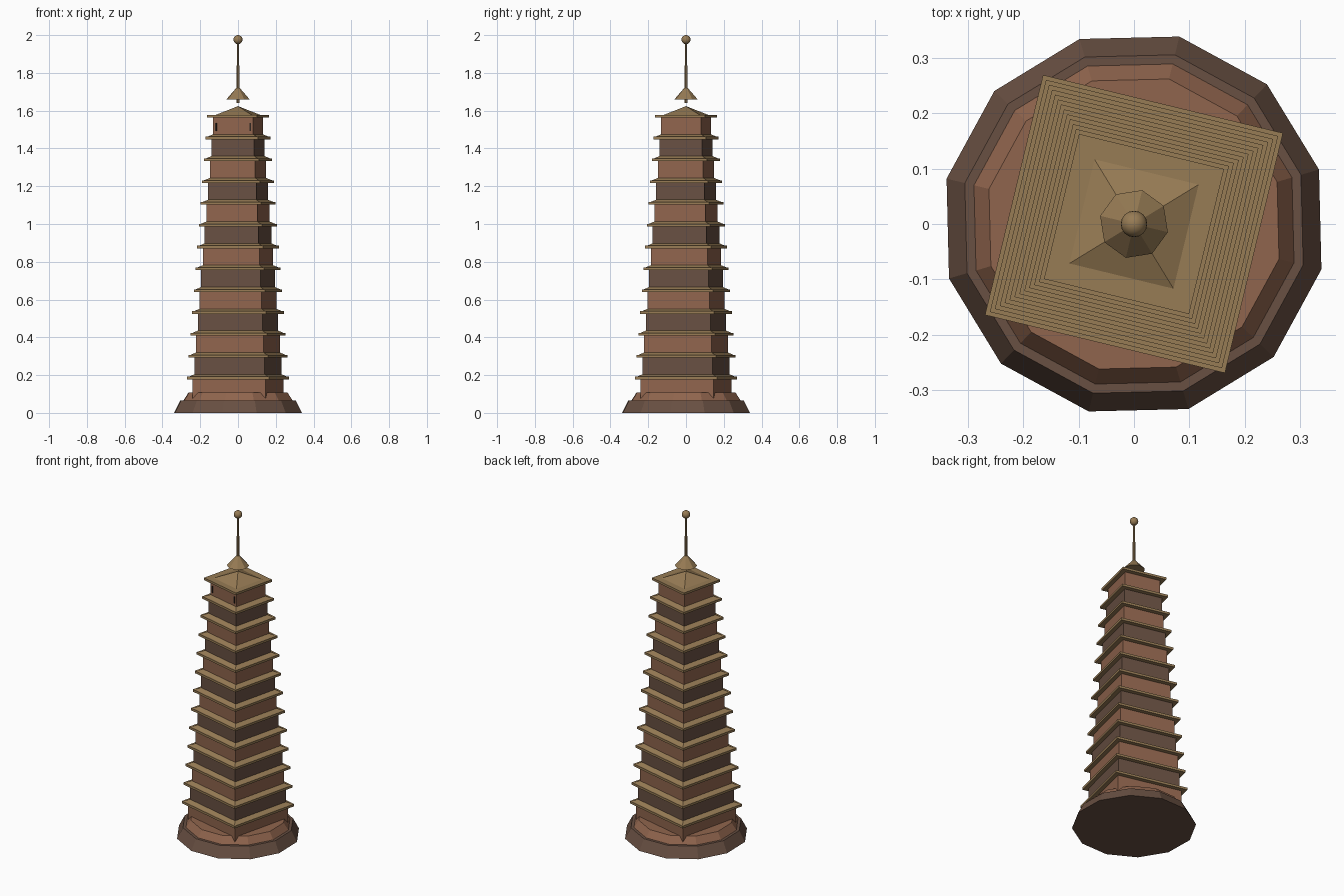
import bpy
import math

if "Cube" in bpy.data.objects:
    bpy.data.objects.remove(bpy.data.objects["Cube"])

TURN = math.radians(-13.6)      # whole tower is turned slightly about z
TIERS = 13


def material(name, rgb):
    m = bpy.data.materials.new(name)
    m.diffuse_color = (*rgb, 1)
    m.use_nodes = True
    m.node_tree.nodes["Principled BSDF"].inputs["Base Color"].default_value = m.diffuse_color
    return m


brick = material("brick", (0.28, 0.13, 0.075))
dark_brick = material("dark_brick", (0.14, 0.08, 0.055))
gold = material("gold", (0.31, 0.20, 0.09))
black = material("shadow", (0.03, 0.02, 0.015))


def frustum(name, sides, r1, r2, z1, z2, mat, turn=TURN):
    """Prism, frustum or cone between two heights; radii are to the corners."""
    bpy.ops.mesh.primitive_cone_add(vertices=sides, radius1=r1, radius2=r2,
                                    depth=z2 - z1, location=(0, 0, (z1 + z2) / 2))
    o = bpy.context.object
    o.name = name
    # primitive corners start on +y, so the first corner is put on the turn angle
    o.rotation_euler.z = turn - math.pi / 2
    o.data.materials.append(mat)
    return o


def square(name, r1, r2, z1, z2, mat):
    return frustum(name, 4, r1, r2, z1, z2, mat, TURN + math.pi / 4)


# twelve-sided stepped base
frustum("base_lower", 12, 0.349, 0.315, 0, 0.065, dark_brick, TURN + math.pi / 6)
frustum("base_upper", 12, 0.298, 0.270, 0.065, 0.107, brick, TURN + math.pi / 6)

# storeys: wall, eave slab and shallow roof slope
for i in range(TIERS):
    t = i / (TIERS - 1)
    eave_z = 0.178 + 0.1155 * i
    wall_r = 0.281 + (0.154 - 0.281) * t
    eave_r = 0.316 + (0.191 - 0.316) * t
    bottom = 0.07 if i == 0 else eave_z - 0.1155 + 0.014
    square(f"wall_{i + 1}", wall_r, wall_r, bottom, eave_z,
           dark_brick if i % 2 else brick)
    square(f"eave_{i + 1}", eave_r, eave_r, eave_z, eave_z + 0.014, gold)
    if i < TIERS - 1:
        square(f"roof_slope_{i + 1}", eave_r - 0.012, wall_r - 0.012,
               eave_z + 0.014, eave_z + 0.027, gold)

# top roof
square("top_roof", 0.140, 0.0, 1.577, 1.624, gold)

# two narrow slots on the front of the top storey
half = 0.154 / math.sqrt(2)
for side, x in (("left", -0.093), ("right", 0.093)):
    y = -half
    bpy.ops.mesh.primitive_cube_add(size=1, location=(
        x * math.cos(TURN) - y * math.sin(TURN),
        x * math.sin(TURN) + y * math.cos(TURN), 1.513))
    o = bpy.context.object
    o.name = f"slot_{side}"
    o.scale = (0.008, 0.006, 0.042)
    o.rotation_euler.z = TURN
    o.data.materials.append(black)

# finial: canopy, mast and ball
frustum("finial_canopy", 8, 0.063, 0.008, 1.66, 1.722, gold)
frustum("finial_mast_lower", 8, 0.009, 0.009, 1.64, 1.84, gold)
frustum("finial_mast_upper", 8, 0.006, 0.006, 1.84, 1.965, gold)
bpy.ops.mesh.primitive_uv_sphere_add(segments=16, ring_count=10, radius=0.024,
                                     location=(0, 0, 1.976))
ball = bpy.context.object
ball.name = "finial_ball"
ball.data.materials.append(gold)
bpy.ops.object.shade_smooth_by_angle()
